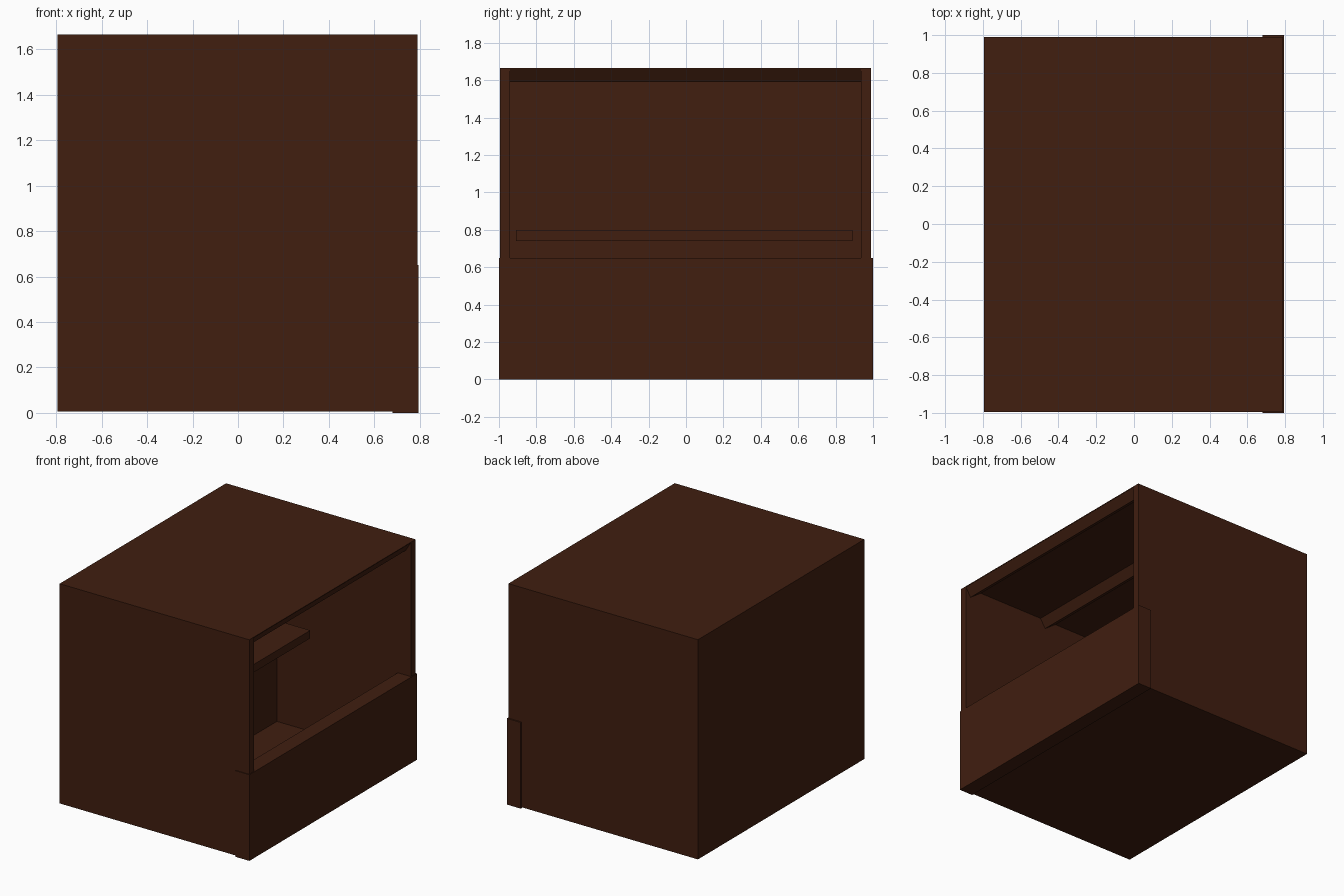
import bpy, bmesh

if "Cube" in bpy.data.objects:
    bpy.data.objects.remove(bpy.data.objects["Cube"])

wood = bpy.data.materials.new("dark_wood")
wood.diffuse_color = (0.052, 0.013, 0.005, 1)
wood.use_nodes = True
wood.node_tree.nodes["Principled BSDF"].inputs["Base Color"].default_value = wood.diffuse_color


def finish(name, bm):
    bmesh.ops.recalc_face_normals(bm, faces=bm.faces)
    mesh = bpy.data.meshes.new(name)
    bm.to_mesh(mesh)
    bm.free()
    mesh.materials.append(wood)
    ob = bpy.data.objects.new(name, mesh)
    bpy.context.collection.objects.link(ob)
    return ob


def extrude_profile(name, xz, y0, y1):
    """Extrude a closed x-z outline from y0 to y1."""
    bm = bmesh.new()
    face = bm.faces.new([bm.verts.new((x, y0, z)) for x, z in xz])
    ext = bmesh.ops.extrude_face_region(bm, geom=[face])
    moved = [g for g in ext["geom"] if isinstance(g, bmesh.types.BMVert)]
    bmesh.ops.translate(bm, verts=moved, vec=(0, y1 - y0, 0))
    return finish(name, bm)


def box(name, x, y, z):
    return extrude_profile(
        name, [(x[0], z[0]), (x[1], z[0]), (x[1], z[1]), (x[0], z[1])], *y)


BACK, FRONT = -0.793, 0.79          # enclosure depth, open towards +x
LEFT, RIGHT = -0.994, 0.99          # enclosure width
IN_L, IN_R = -0.94, 0.935           # inner faces of the side walls
BOTTOM, TOP = 0.007, 1.665

# Shell: side walls, back wall, floor and roof
box("left_wall", (BACK, FRONT), (LEFT, IN_L), (BOTTOM, TOP))
box("right_wall", (BACK, FRONT), (IN_R, RIGHT), (BOTTOM, TOP))
box("back_wall", (BACK, BACK + 0.04), (IN_L, IN_R), (BOTTOM, TOP))
box("floor", (BACK + 0.04, FRONT), (IN_L, IN_R), (BOTTOM, BOTTOM + 0.006))
box("roof", (BACK + 0.04, FRONT), (IN_L, IN_R), (TOP - 0.006, TOP))

# Low panel closing the bottom of the opening
box("front_panel", (0.68, 0.795), (-1, 1), (0, 0.65))

# Bench along the back and the narrow table in front of it
box("bench", (BACK + 0.04, -0.33), (IN_L, IN_R), (BOTTOM, 0.52))
box("table_top", (-0.24, -0.02), (-0.91, 0.89), (0.74, 0.80))

# Tilted beams under the roof
for i in range(3):
    x = FRONT - 0.70 * i
    extrude_profile(f"roof_beam_{i + 1}",
                    [(x, 1.662), (x - 0.045, 1.59), (x - 0.135, 1.655),
                     (x - 0.135, 1.662)], IN_L, IN_R)
